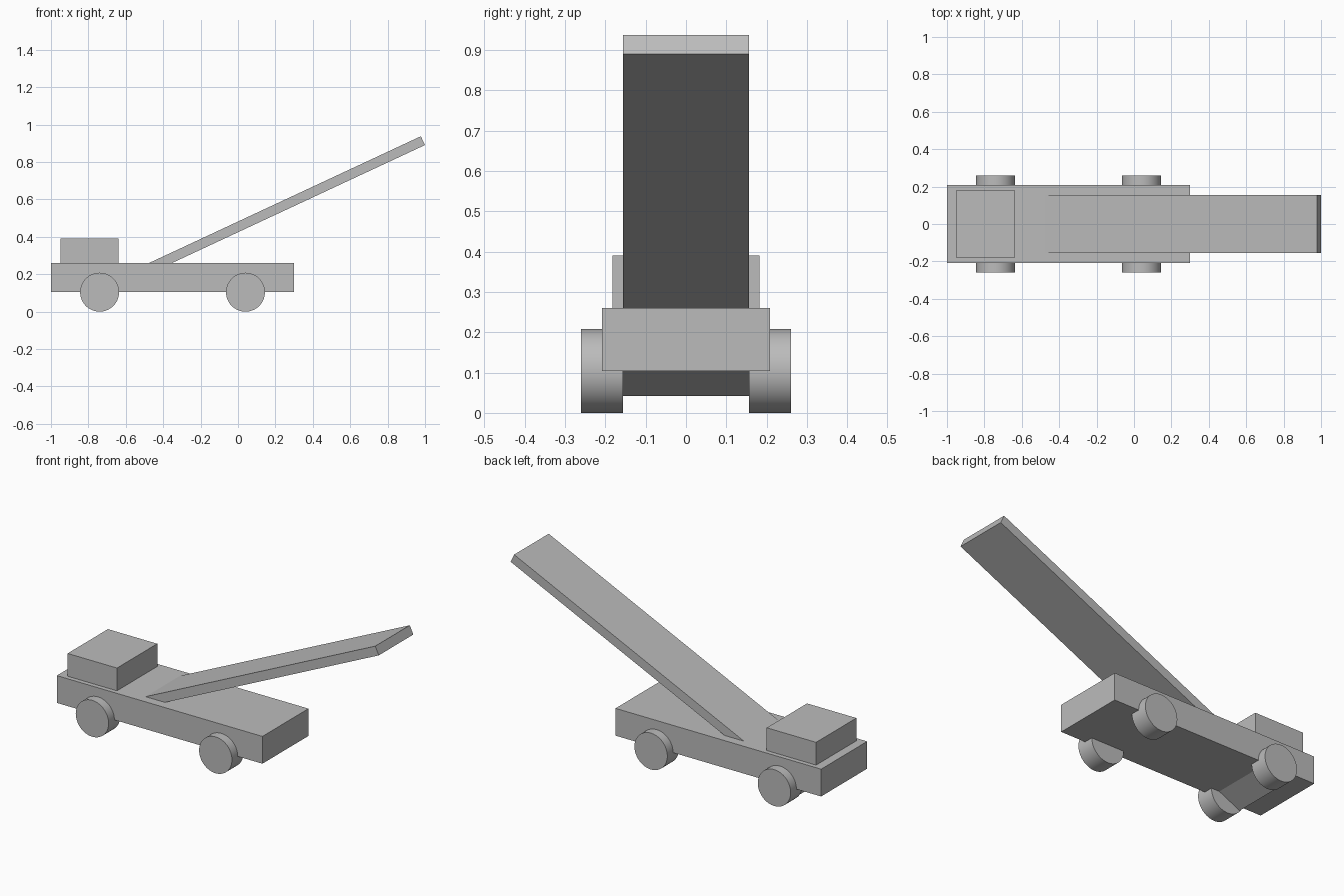
import bpy
from math import radians, cos, sin
from mathutils import Vector

if "Cube" in bpy.data.objects:
    bpy.data.objects.remove(bpy.data.objects["Cube"], do_unlink=True)

grey = bpy.data.materials.new("plain_grey")
grey.use_nodes = True
colour = (0.5, 0.5, 0.5, 1)
grey.diffuse_color = colour
grey.node_tree.nodes["Principled BSDF"].inputs["Base Color"].default_value = colour

U = 0.052  # module: every part is a multiple of this size


def finish(name):
    obj = bpy.context.object
    obj.name = name
    obj.data.materials.append(grey)
    return obj


def box(name, centre, size, tilt=0):
    bpy.ops.mesh.primitive_cube_add(size=1, location=centre, rotation=(0, tilt, 0))
    obj = finish(name)
    obj.scale = size
    return obj


# Chassis and cab
deck = 5 * U
box("chassis", (-0.35, 0, 3.5 * U), (25 * U, 8 * U, 3 * U))
box("cab", (-0.794, 0, deck + 1.25 * U), (6 * U, 7 * U, 2.5 * U))

# Sloping ramp, passing through the chassis and out below it
angle = radians(25)
length = 2.007
top_end = Vector((0.9885, 0, 0.914))
direction = Vector((cos(angle), 0, sin(angle)))
box("ramp", top_end - direction * length / 2, (length, 6 * U, U), -angle)

# Four wheels
for side, y in (("left", 4 * U), ("right", -4 * U)):
    for end, x in (("front", -0.74), ("rear", 0.04)):
        bpy.ops.mesh.primitive_cylinder_add(
            vertices=64, radius=2 * U, depth=2 * U,
            location=(x, y, 2 * U), rotation=(radians(90), 0, 0))
        finish(f"{end}_wheel_{side}")
        bpy.ops.object.shade_smooth_by_angle(angle=radians(30))
